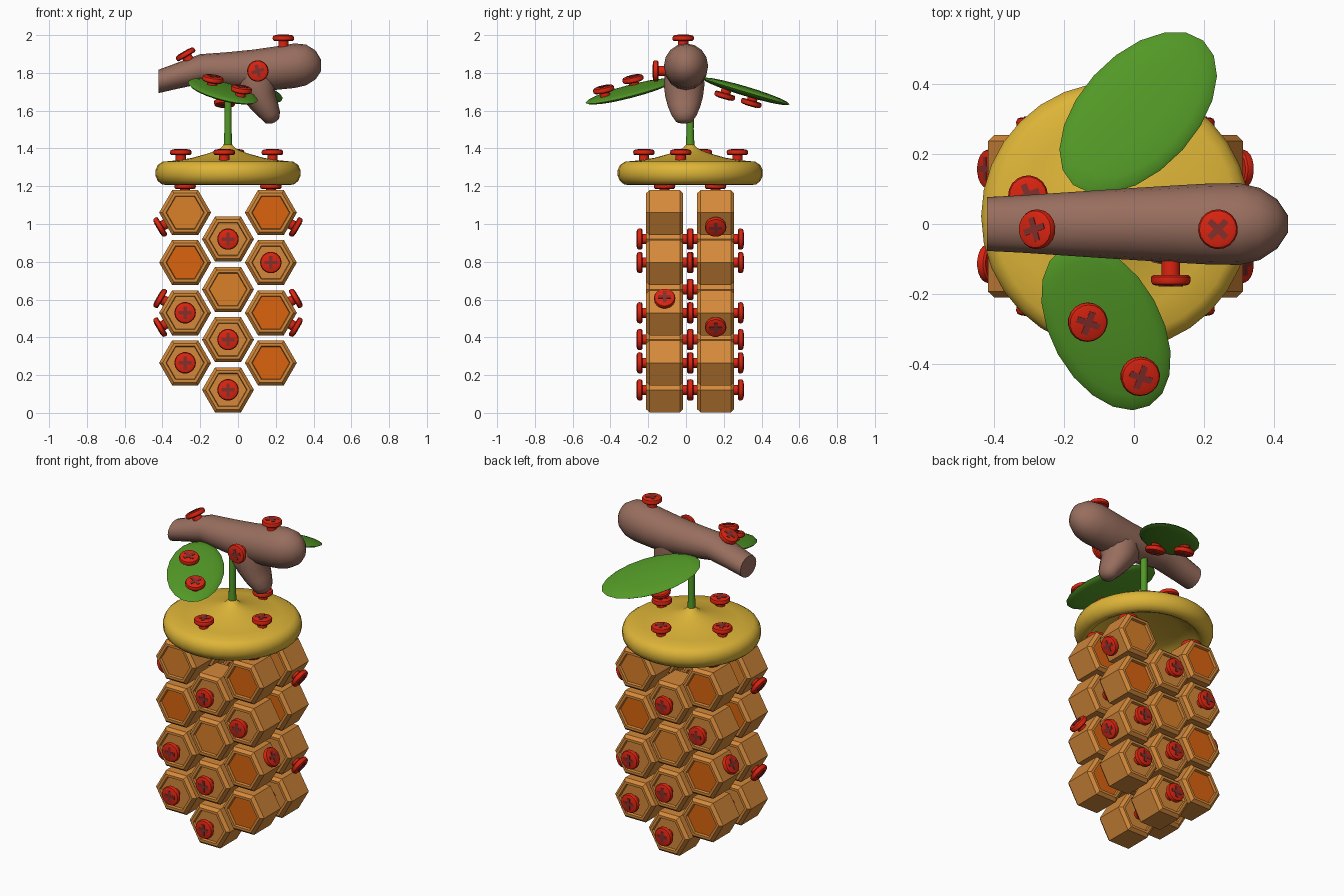
import bpy, bmesh, math
from mathutils import Vector, Matrix

if "Cube" in bpy.data.objects:
    bpy.data.objects.remove(bpy.data.objects["Cube"])

X, Y, Z = Vector((1, 0, 0)), Vector((0, 1, 0)), Vector((0, 0, 1))


def material(name, r, g, b):
    m = bpy.data.materials.new(name)
    m.diffuse_color = [((c / 255 + 0.055) / 1.055) ** 2.4 for c in (r, g, b)] + [1]
    m.use_nodes = True
    m.node_tree.nodes["Principled BSDF"].inputs["Base Color"].default_value = m.diffuse_color
    return m


wax = material("wax brown", 212, 137, 58)
amber = material("amber panel", 218, 128, 40)
orange = material("orange panel", 218, 100, 14)
mustard = material("mustard yellow", 222, 181, 56)
green = material("leaf green", 82, 152, 38)
bark = material("bark brown", 152, 110, 94)
red = material("screw red", 220, 36, 16)
maroon = material("slot maroon", 130, 48, 44)


def loft(bm, rings, n, u, v):
    """Skin rings of (centre, radius_u, radius_v); returns the two end faces."""
    loops = [[bm.verts.new(Vector(c) + u * ru * math.cos(2 * math.pi * i / n)
                           + v * rv * math.sin(2 * math.pi * i / n)) for i in range(n)]
             for c, ru, rv in rings]
    for a, b in zip(loops, loops[1:]):
        for i in range(n):
            j = (i + 1) % n
            bm.faces.new((a[i], a[j], b[j], b[i]))
    return bm.faces.new(loops[0]), bm.faces.new(loops[-1])


def to_mesh(bm, name, mats, smooth=None):
    bmesh.ops.recalc_face_normals(bm, faces=bm.faces[:])
    me = bpy.data.meshes.new(name)
    bm.to_mesh(me)
    bm.free()
    for m in mats:
        me.materials.append(m)
    if smooth:
        me.shade_smooth()
        me.set_sharp_from_angle(angle=math.radians(smooth))
    return me


def place(name, me, matrix=Matrix()):
    ob = bpy.data.objects.new(name, me)
    ob.matrix_world = matrix
    bpy.context.collection.objects.link(ob)
    return ob


# Screw: shank, rounded head, cross slot plate
bm = bmesh.new()
prof = [(.027, -.03), (.027, .021), (.05, .021), (.056, .026), (.057, .038), (.053, .047), (.043, .051)]
loft(bm, [((0, 0, z), r, r) for r, z in prof], 18, X, Y)
w, l = .009, .034
outline = [(w, w), (w, l), (-w, l), (-w, w), (-l, w), (-l, -w), (-w, -w), (-w, -l),
           (w, -l), (w, -w), (l, -w), (l, w)]
cross = bm.faces.new([bm.verts.new((x, y, .048)) for x, y in outline])
ext = bmesh.ops.extrude_face_region(bm, geom=[cross])["geom"]
top = [g for g in ext if isinstance(g, bmesh.types.BMVert)]
bmesh.ops.translate(bm, vec=(0, 0, .005), verts=top)
for vert in top:
    for f in vert.link_faces:
        f.material_index = 1
screw_mesh = to_mesh(bm, "screw", [red, maroon], 40)


def screw(name, loc, normal, roll=0):
    rot = Vector(normal).to_track_quat('Z', 'Y').to_matrix().to_4x4()
    return place(name, screw_mesh, Matrix.Translation(loc) @ rot @ Matrix.Rotation(roll, 4, 'Z'))


# Hexagonal cells, with a recessed panel at both ends
def cell_mesh(panel):
    bm = bmesh.new()
    half = [(.098, -.083), (.102, -.0975), (.119, -.0975), (.1375, -.08)]
    prof = half + [(r, -y) for r, y in reversed(half)]
    for f in loft(bm, [((0, y, 0), r, r) for r, y in prof], 6, X, Z):
        f.material_index = 1
    return to_mesh(bm, "cell", [wax, panel])


cells = {m.name: cell_mesh(m) for m in (wax, amber, orange)}
SIDE = [1.06, .796, .53, .265]
MID = [.92, .654, .388, .122]
# S = screw, A = amber panel, O = orange panel, from top to bottom
COLUMNS = [(-.227, SIDE, "AOSS"), (0, MID, "SASS"), (.227, SIDE, "OSOO")]
KIND = {"S": wax, "A": amber, "O": orange}
CX, CY = -.053, .022

# Two layers: the back one is the front one turned half round
for label, angle in (("front", 0), ("back", math.pi)):
    turn = Matrix.Translation((CX, CY, 0)) @ Matrix.Rotation(angle, 4, 'Z')
    spin = turn.to_3x3()

    def layer_screw(name, loc, normal, roll=0):
        screw(f"{label}_{name}", turn @ Vector(loc), spin @ Vector(normal), roll)

    for x, heights, kinds in COLUMNS:
        for z, k in zip(heights, kinds):
            place(f"{label}_cell", cells[KIND[k].name], turn @ Matrix.Translation((x, -.135, z)))
            if k == "S":
                layer_screw("face_screw", (x, -.232, z), -Y)
                layer_screw("inner_screw", (x, -.038, z), Y)
        if x:
            layer_screw("top_screw", (x, -.135, 1.165), Z)
    layer_screw("inner_screw", (0, -.038, MID[1]), Y)
    c, s = math.cos(math.pi / 6), .5
    for sx, z, up in ((-1, 1.06, -1), (-1, .53, -1), (1, .53, 1)):
        n = Vector((sx * c, 0, up * s))
        layer_screw("side_screw", Vector((sx * .227, -.135, z)) + n * .117, n)

# Cap: hollow dome with a thick rounded rim
bm = bmesh.new()
prof = [(.002, 1.29), (.2, 1.275), (.28, 1.25), (.305, 1.215), (.325, 1.206), (.35, 1.21), (.372, 1.228),
        (.384, 1.255), (.384, 1.285), (.372, 1.312), (.345, 1.33), (.27, 1.337), (.19, 1.35),
        (.11, 1.372), (.06, 1.39), (.035, 1.405), (.022, 1.42), (.002, 1.422)]
loft(bm, [((CX, CY, z), r, r) for r, z in prof], 32, X, Y)
place("cap", to_mesh(bm, "cap", [mustard], 50))
for dx, dy in ((-.25, .06), (.235, -.05), (-.02, -.245), (.03, .25)):
    screw("cap_screw", (CX + dx, CY + dy, 1.344), Z, .4)

# Stem
bm = bmesh.new()
loft(bm, [((CX, CY, 1.39), .024, .024), ((CX, CY, 1.5), .019, .019), ((CX, CY, 1.8), .02, .02)], 12, X, Y)
place("stem", to_mesh(bm, "stem", [green], 50))


# Leaves: flattened ovals lying on a sloped plane
def leaf(name, centre, degrees, length, width, a, b):
    n = Vector((-a, -b, 1)).normalized()
    t = math.radians(degrees)
    d = Vector((math.cos(t), math.sin(t), a * math.cos(t) + b * math.sin(t))).normalized()
    e = n.cross(d)
    bm = bmesh.new()
    bmesh.ops.create_uvsphere(bm, u_segments=20, v_segments=10, radius=1)
    m = Matrix((d * length, e * width, n * .025)).transposed().to_4x4()
    m.translation = centre
    bm.transform(m)
    place(name, to_mesh(bm, name, [green], 80))
    return lambda x, y: Vector((x, y, centre[2] + a * (x - centre[0]) + b * (y - centre[1]))), n


on_leaf, n = leaf("front_leaf", (-.08, -.295, 1.702), -61, .265, .158, -.15, .21)
for x, y in ((-.14, -.27), (.01, -.425)):
    screw("front_leaf_screw", on_leaf(x, y) + n * .018, n, .6)
on_leaf, n = leaf("back_leaf", (.012, .318, 1.702), 48, .285, .168, -.02, -.29)
for x, y in ((.02, .22), (-.07, .36)):
    screw("back_leaf_screw", on_leaf(x, y) - n * .018, -n, .6)

# Branch with a cut left end and a short twig
bm = bmesh.new()
prof = [(-.42, 1.755, .077, .062), (-.32, 1.785, .082, .069), (-.2, 1.82, .09, .079), (-.05, 1.815, .1, .095),
        (.08, 1.815, .108, .108), (.2, 1.825, .115, .115), (.3, 1.838, .117, .118), (.36, 1.842, .103, .108),
        (.41, 1.842, .07, .077), (.44, 1.84, .025, .03)]
loft(bm, [((x, 0, z), ry, rz) for x, z, ry, rz in prof], 16, Y, Z)
prof = [(.09, 1.82, .1, .1), (.095, 1.74, .108, .115), (.115, 1.675, .1, .085), (.145, 1.62, .085, .07),
        (.172, 1.575, .066, .054), (.182, 1.545, .045, .038), (.186, 1.535, .015, .012)]
loft(bm, [((x, -.01, z), ry, rx) for x, z, ry, rx in prof], 16, Y, Vector((.94, 0, .34)))
place("branch", to_mesh(bm, "branch", [bark], 55))
screw("branch_top_screw", (.24, -.015, 1.949), Z, .8)
screw("branch_left_screw", (-.26, -.015, 1.868), (-.5, 0, .86), .3)
screw("branch_front_screw", (.105, -.125, 1.81), -Y, .3)
